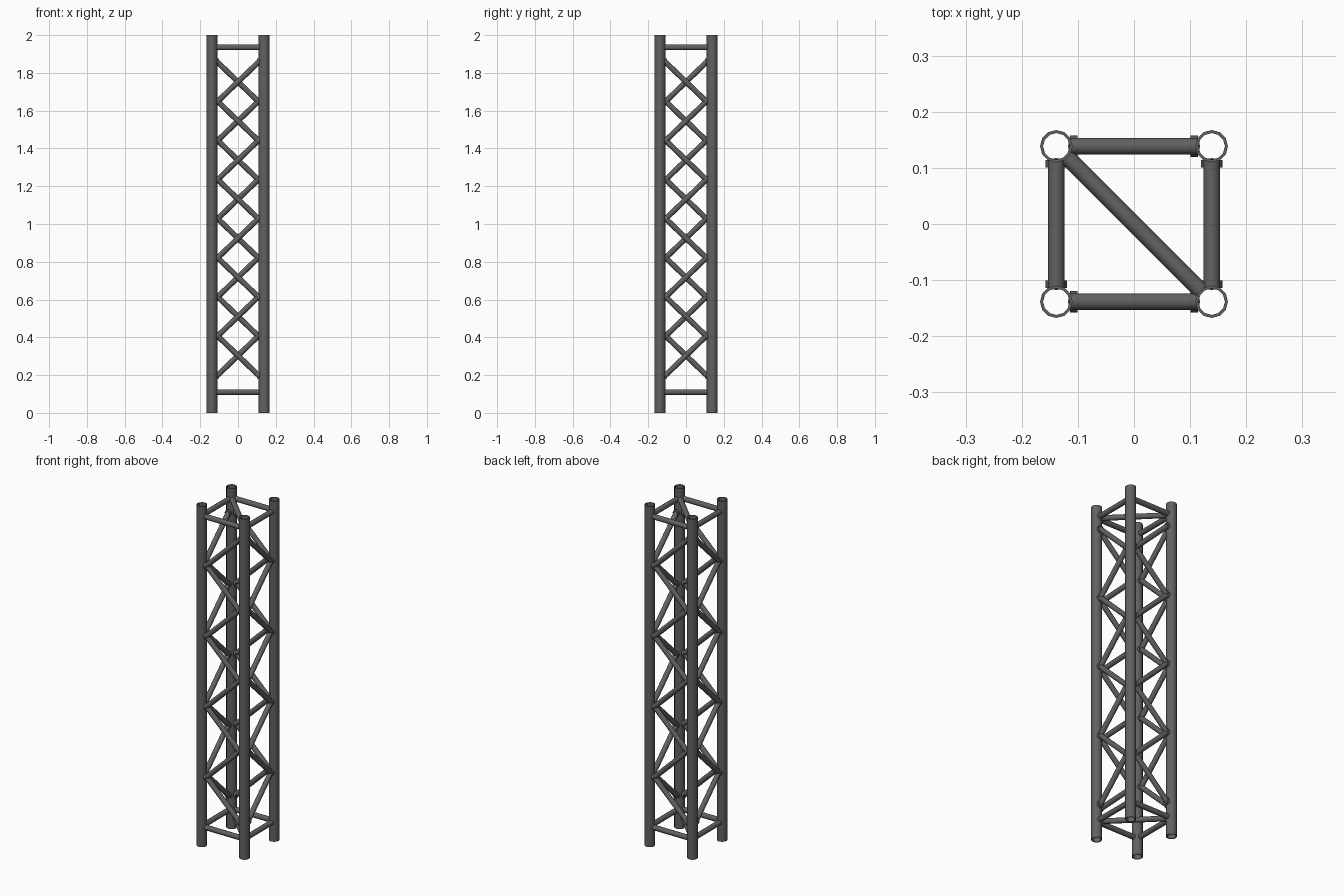
import bpy, bmesh, math
from mathutils import Vector

if "Cube" in bpy.data.objects:
    bpy.data.objects.remove(bpy.data.objects["Cube"])

C = 0.1385         # chord centre offset
R, RI = 0.029, 0.0235

dark = bpy.data.materials.new("dark_metal")
dark.diffuse_color = (0.12, 0.12, 0.115, 1)
dark.use_nodes = True
dark.node_tree.nodes["Principled BSDF"].inputs["Base Color"].default_value = dark.diffuse_color


def finish(name, bm):
    bmesh.ops.recalc_face_normals(bm, faces=bm.faces)
    me = bpy.data.meshes.new(name)
    bm.to_mesh(me)
    bm.free()
    me.materials.append(dark)
    ob = bpy.data.objects.new(name, me)
    bpy.context.collection.objects.link(ob)
    bpy.ops.object.select_all(action='DESELECT')
    ob.select_set(True)
    bpy.context.view_layer.objects.active = ob
    bpy.ops.object.shade_smooth_by_angle(angle=math.radians(40))
    return ob


def rod(bm, a, b, r, sides=12):
    a, b = Vector(a), Vector(b)
    d = b - a
    m = d.to_track_quat('Z', 'Y').to_matrix().to_4x4()
    m.translation = (a + b) / 2
    bmesh.ops.create_cone(bm, cap_ends=True, segments=sides, radius1=r,
                          radius2=r, depth=d.length, matrix=m)


# Hollow upright chords
def chord(name, x, y, sides=12):
    bm = bmesh.new()
    rings = []
    for r, z in ((R, 0), (R, 2), (RI, 2), (RI, 0)):
        rings.append([bm.verts.new((x + r * math.cos(2 * math.pi * i / sides),
                                    y + r * math.sin(2 * math.pi * i / sides), z))
                      for i in range(sides)])
    for k in range(4):
        p, q = rings[k], rings[(k + 1) % 4]
        for i in range(sides):
            j = (i + 1) % sides
            bm.faces.new((p[i], p[j], q[j], q[i]))
    finish(name, bm)


corners = [(C, -C), (C, C), (-C, C), (-C, -C)]
for n, (x, y) in enumerate(corners):
    chord(f"upright_tube_{n + 1}", x, y)

# Horizontal end frames with one diagonal each
for name, z in (("bottom_frame", 0.11), ("top_frame", 1.935)):
    bm = bmesh.new()
    e = C - 0.023
    for s in (-1, 1):
        rod(bm, (-e, s * C, z), (e, s * C, z), 0.015)
        rod(bm, (s * C, -e, z), (s * C, e, z), 0.015)
    g = C - 0.017
    rod(bm, (-g, g, z), (g, -g, z), 0.015)
    finish(name, bm)

# Zigzag lacing on each side, with weld collars at the nodes
Z0, STEP, N = 0.2, 0.207, 8
for n in range(4):
    a, b = Vector((*corners[n], 0)), Vector((*corners[(n + 1) % 4], 0))
    if n % 2:
        a, b = b, a                    # low nodes on corners 1 and 3
    u = (b - a).normalized()
    bm = bmesh.new()
    wb = bmesh.new()
    pts = []
    for i in range(N + 1):
        base, s = (a, u) if i % 2 == 0 else (b, -u)
        up = Vector((0, 0, Z0 + STEP * i))
        pts.append(base + s * 0.031 + up)
        rod(wb, base + s * 0.024 + up, base + s * 0.038 + up, 0.019)
    for p, q in zip(pts, pts[1:]):
        rod(bm, p, q, 0.0145)
    finish(f"lacing_side_{n + 1}", bm)
    finish(f"weld_collars_side_{n + 1}", wb)
